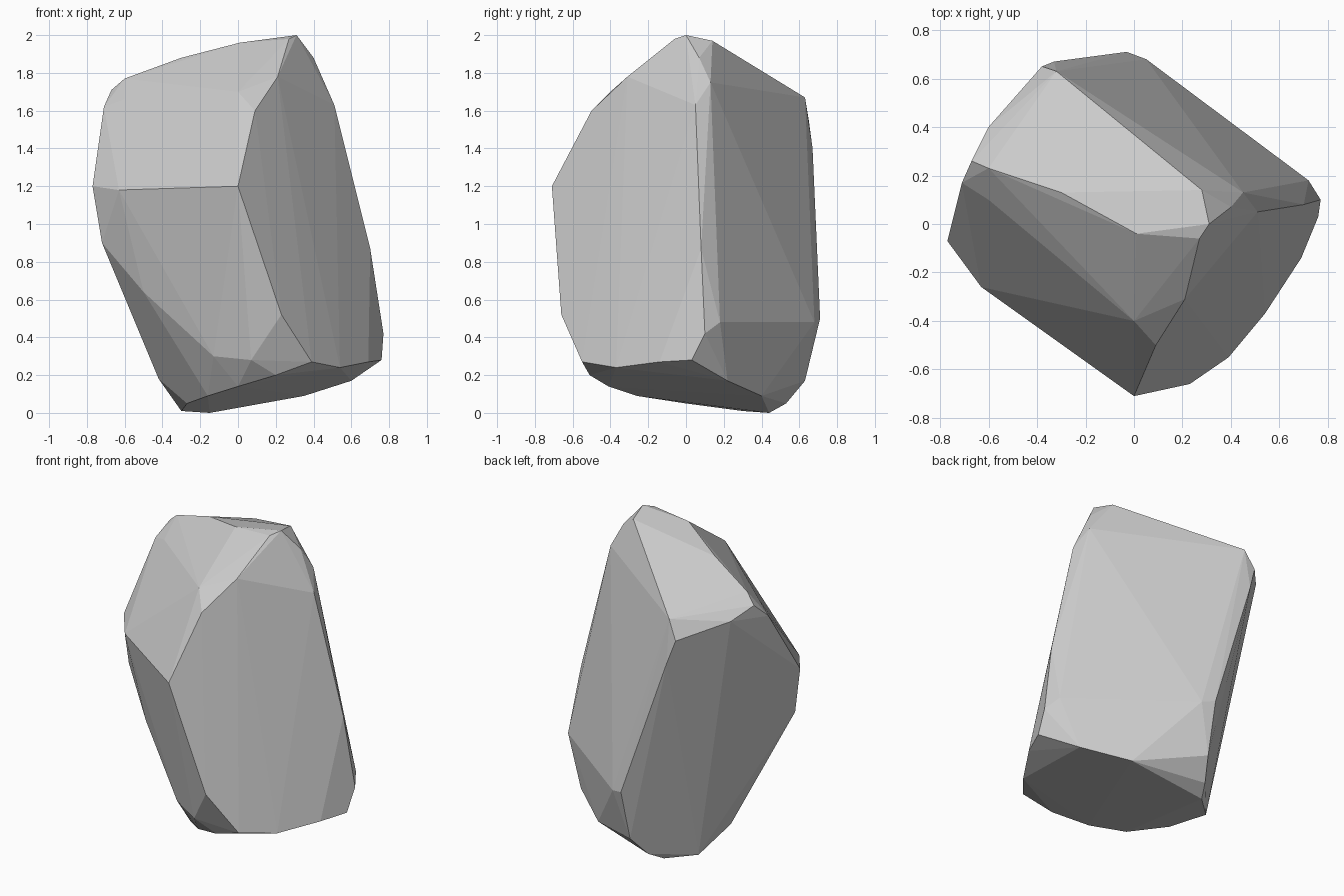
import bpy, bmesh, math

# Corner points of the faceted boulder, grouped by zone
crown = [(0.27, -0.06, 1.98), (0.31, 0.0, 2.0), (0.28, 0.14, 1.97), (0.4, 0.07, 1.88),
         (0.01, -0.04, 1.96), (-0.3, 0.13, 1.88), (-0.6, 0.23, 1.77), (-0.67, 0.26, 1.71),
         (-0.6, 0.4, 1.64), (-0.38, 0.65, 1.55), (-0.32, 0.63, 1.67)]
shoulder = [(0.21, -0.31, 1.78), (0.09, -0.5, 1.6), (-0.6, 0.1, 1.66), (0.0, -0.4, 1.7),
            (-0.71, 0.17, 1.62), (0.51, 0.05, 1.63), (0.45, 0.13, 1.75), (-0.33, 0.67, 1.4)]
waist = [(0.0, -0.71, 1.2), (-0.63, -0.26, 1.18), (-0.77, -0.07, 1.2), (-0.72, -0.09, 0.9),
         (0.7, 0.08, 0.87), (-0.5, -0.23, 0.64), (-0.38, -0.32, 0.62), (0.23, -0.66, 0.52)]
skirt = [(-0.03, 0.71, 0.5), (0.05, 0.68, 0.48), (0.72, 0.18, 0.48), (0.77, 0.1, 0.42),
         (0.39, -0.55, 0.27), (0.54, -0.37, 0.24), (0.69, -0.14, 0.27), (0.76, 0.03, 0.28),
         (0.07, -0.55, 0.28), (-0.13, -0.44, 0.3)]
foot = [(0.0, -0.41, 0.14), (-0.16, -0.26, 0.09), (0.2, -0.51, 0.2), (0.6, 0.22, 0.17),
        (0.35, 0.4, 0.09), (-0.04, 0.63, 0.17), (-0.1, 0.53, 0.05), (-0.15, 0.44, 0.0),
        (-0.3, 0.3, 0.01), (-0.27, 0.0, 0.05), (-0.42, 0.14, 0.18)]

# Wrap the corners in a convex shell
bm = bmesh.new()
for p in crown + shoulder + waist + skirt + foot:
    bm.verts.new(p)
bmesh.ops.convex_hull(bm, input=bm.verts)
bmesh.ops.delete(bm, geom=[v for v in bm.verts if not v.link_faces], context='VERTS')

# Merge nearly flat triangles into broad facets
bmesh.ops.dissolve_limit(bm, angle_limit=math.radians(1.5), verts=bm.verts, edges=bm.edges)
bmesh.ops.recalc_face_normals(bm, faces=bm.faces)

mesh = bpy.data.meshes.new("boulder")
bm.to_mesh(mesh)
bm.free()
boulder = bpy.data.objects.new("boulder", mesh)
bpy.context.collection.objects.link(boulder)
